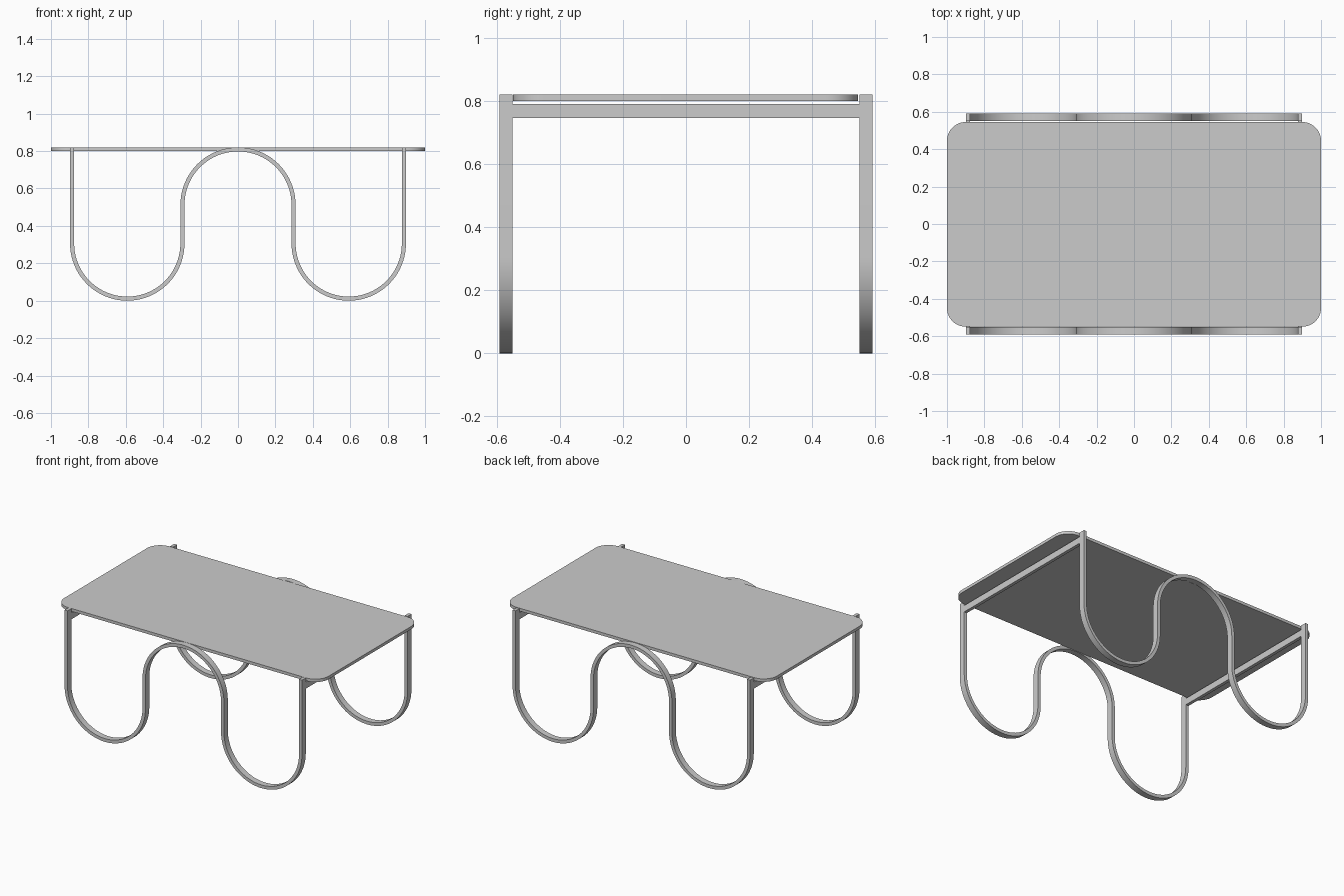
import bpy
import bmesh
from math import sin, cos, pi, radians

if "Cube" in bpy.data.objects:
    bpy.data.objects.remove(bpy.data.objects["Cube"])

T = 0.022                      # band thickness
Y_IN, Y_OUT = 0.55, 0.592      # inner and outer face of each side frame
X1, X2, TOP = 0.297, 0.887, 0.82


def finish(name, bm):
    bmesh.ops.recalc_face_normals(bm, faces=bm.faces)
    mesh = bpy.data.meshes.new(name)
    bm.to_mesh(mesh)
    bm.free()
    ob = bpy.data.objects.new(name, mesh)
    bpy.context.collection.objects.link(ob)
    bpy.ops.object.select_all(action='DESELECT')
    ob.select_set(True)
    bpy.context.view_layer.objects.active = ob
    bpy.ops.object.shade_smooth_by_angle(angle=radians(30))
    return ob


def arc(cx, cz, r, a0, a1, n, side):
    # points with the outward normal flipped by side
    out = []
    for i in range(n + 1):
        a = a0 + (a1 - a0) * i / n
        out.append((cx + r * cos(a), cz + r * sin(a), side * cos(a), side * sin(a)))
    return out


def wave_path():
    # straight end, trough, arch, trough, straight end: (x, z, normal x, normal z)
    h, r = T / 2, (X2 - X1) / 2
    cx, cz = (X1 + X2) / 2, T / 2 + r
    return ([(-X2, TOP, -1, 0)]
            + arc(-cx, cz, r, pi, 2 * pi, 40, 1)
            + arc(0, TOP - h - X1, X1, pi, 0, 40, -1)
            + arc(cx, cz, r, pi, 2 * pi, 40, 1)
            + [(X2, TOP, 1, 0)])


def wave_frame(name, y0, y1):
    bm = bmesh.new()
    rings = []
    for x, z, nx, nz in wave_path():
        rings.append([bm.verts.new((x + nx * s * T / 2, y, z + nz * s * T / 2))
                      for s, y in ((-1, y0), (1, y0), (1, y1), (-1, y1))])
    for a, b in zip(rings, rings[1:]):
        for i in range(4):
            j = (i + 1) % 4
            bm.faces.new((a[i], a[j], b[j], b[i]))
    bm.faces.new(rings[0])
    bm.faces.new(rings[-1][::-1])
    return finish(name, bm)


def box(name, lo, hi):
    bm = bmesh.new()
    bmesh.ops.create_cube(bm, size=1)
    for v in bm.verts:
        v.co = [(l + h) / 2 + c * (h - l) for l, h, c in zip(lo, hi, v.co)]
    return finish(name, bm)


def rounded_top(name, x, y0, y1, z0, z1, r):
    bm = bmesh.new()
    outline = []
    for k, (cx, cy) in enumerate(((x - r, y1 - r), (r - x, y1 - r),
                                  (r - x, y0 + r), (x - r, y0 + r))):
        for p in arc(cx, cy, r, k * pi / 2, (k + 1) * pi / 2, 12, 1):
            outline.append(bm.verts.new((p[0], p[1], z0)))
    face = bm.faces.new(outline)
    ext = bmesh.ops.extrude_face_region(bm, geom=[face])["geom"]
    for v in ext:
        if isinstance(v, bmesh.types.BMVert):
            v.co.z = z1
    return finish(name, bm)


# table top with rounded corners
rounded_top("table_top", 1.0, -0.549, 0.545, 0.80, 0.82, 0.10)

# wavy leg frames, front and back
wave_frame("front_leg_frame", -Y_OUT, -Y_IN)
wave_frame("back_leg_frame", Y_IN, Y_OUT)

# cross bars joining the frames at both ends
for label, s in (("left", -1), ("right", 1)):
    box(label + "_cross_bar", (s * X2 - T / 2, -Y_IN, 0.746), (s * X2 + T / 2, Y_IN, 0.791))
